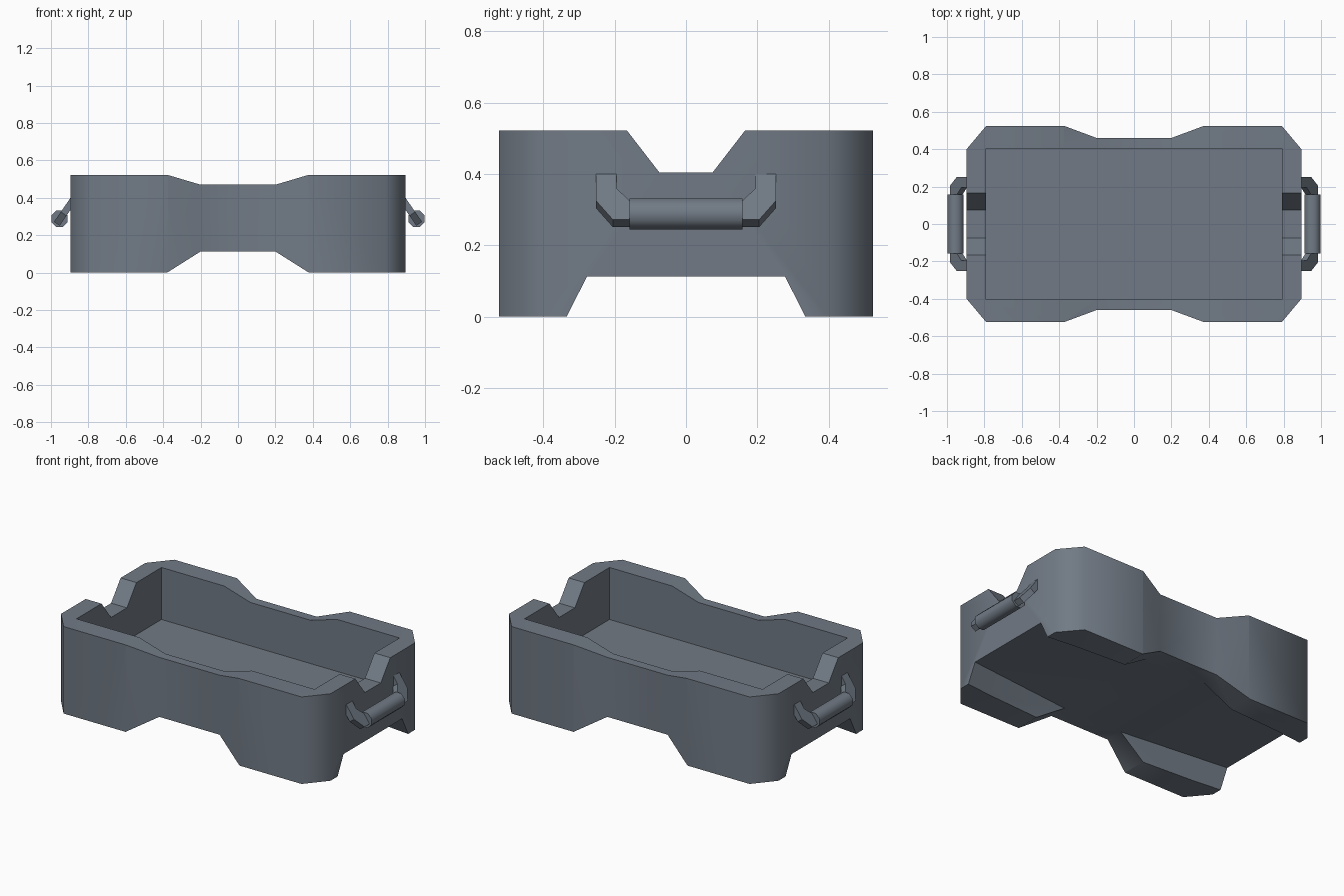
import bpy, bmesh, math
from mathutils import Vector, Matrix

if "Cube" in bpy.data.objects:
    bpy.data.objects.remove(bpy.data.objects["Cube"])

mat = bpy.data.materials.new("slate_grey")
mat.diffuse_color = (0.165, 0.195, 0.235, 1)
mat.use_nodes = True
mat.node_tree.nodes["Principled BSDF"].inputs["Base Color"].default_value = mat.diffuse_color


def make_object(name, bm):
    bmesh.ops.recalc_face_normals(bm, faces=bm.faces)
    me = bpy.data.meshes.new(name)
    bm.to_mesh(me)
    bm.free()
    me.materials.append(mat)
    ob = bpy.data.objects.new(name, me)
    bpy.context.collection.objects.link(ob)
    return ob


def prism(name, pts, offset):
    """Polygon of 3D points extruded along offset."""
    bm = bmesh.new()
    face = bm.faces.new([bm.verts.new(p) for p in pts])
    ext = bmesh.ops.extrude_face_region(bm, geom=[face])
    verts = [v for v in ext["geom"] if isinstance(v, bmesh.types.BMVert)]
    bmesh.ops.translate(bm, verts=verts, vec=Vector(offset))
    if not face.is_valid or len([f for f in bm.faces if len(f.verts) == len(pts)]) < 2:
        bm.faces.new([v for v in bm.verts if v not in verts])
    return make_object(name, bm)


def hull(name, pts):
    bm = bmesh.new()
    for p in pts:
        bm.verts.new(p)
    bmesh.ops.convex_hull(bm, input=bm.verts)
    return make_object(name, bm)


def select(ob):
    bpy.ops.object.select_all(action='DESELECT')
    ob.select_set(True)
    bpy.context.view_layer.objects.active = ob


def cut(ob, cutter):
    mod = ob.modifiers.new("cut", 'BOOLEAN')
    mod.operation = 'DIFFERENCE'
    mod.solver = 'EXACT'
    mod.object = cutter
    select(ob)
    bpy.ops.object.modifier_apply(modifier=mod.name)
    bpy.data.objects.remove(cutter)


def smooth(ob, deg):
    select(ob)
    bpy.ops.object.shade_smooth_by_angle(angle=math.radians(deg))


# Body: pinched, chamfered outline
quarter = [(0.895, 0.40), (0.79, 0.525), (0.375, 0.525), (0.20, 0.46)]
half = quarter + [(-x, y) for x, y in reversed(quarter)]
outline = half + [(-x, -y) for x, y in half]
body = prism("tray_body", [(x, y, 0) for x, y in outline], (0, 0, 0.522))

# Cavity
cut(body, prism("cavity_cutter",
                [(x, y, 0.21) for x, y in ((-.79, -.403), (.79, -.403), (.79, .403), (-.79, .403))],
                (0, 0, 0.6)))
# Rim dips in the long sides
k = (0.375 - 0.20) / (0.522 - 0.47)
xt = 0.20 + k * 0.15
cut(body, prism("rim_dip_cutter",
                [(-.20, -1, .47), (.20, -1, .47), (xt, -1, .62), (-xt, -1, .62)], (0, 2, 0)))
# Carved notches in the ends
yt = 0.075 + 0.0905 / 0.117 * 0.215
cut(body, prism("end_notch_cutter",
                [(-1.2, -.075, .405), (-1.2, .075, .405), (-1.2, yt, .62), (-1.2, -yt, .62)],
                (2.4, 0, 0)))
# Gaps between the feet: long sides, then the ends and underside
cut(body, prism("side_gap_cutter",
                [(-.20, -1, .113), (.20, -1, .113), (.458, -1, -.05), (-.458, -1, -.05)], (0, 2, 0)))
cut(body, hull("end_gap_cutter",
               [(sx * x, sy * y, z) for sx in (1, -1) for sy in (1, -1)
                for x, y, z in ((.95, .354, -.05), (.2, .40, -.05), (.95, .272, .113), (.2, .35, .113))]))
smooth(body, 51)

# Handles: two angled arms and a round grip on each end
arm = [(.252, .412), (.252, .325), (.205, .272), (.150, .272), (.150, .318), (.195, .36), (.195, .412)]
for sx, side in ((1, "right"), (-1, "left")):
    for sy, end in ((1, "back"), (-1, "front")):
        pts = [(sx * (.892 + (.405 - z) / 1.45), sy * y, z) for y, z in arm]
        prism(f"{side}_handle_arm_{end}", pts, (-sx * .03, 0, -.021))
    bm = bmesh.new()
    bmesh.ops.create_cone(bm, cap_ends=True, segments=8, radius1=.047, radius2=.047, depth=.316,
                          matrix=Matrix.Translation((sx * .954, 0, .288))
                          @ Matrix.Rotation(math.pi / 2, 4, 'X')
                          @ Matrix.Rotation(math.pi / 8, 4, 'Z'))
    smooth(make_object(f"{side}_handle_grip", bm), 50)
